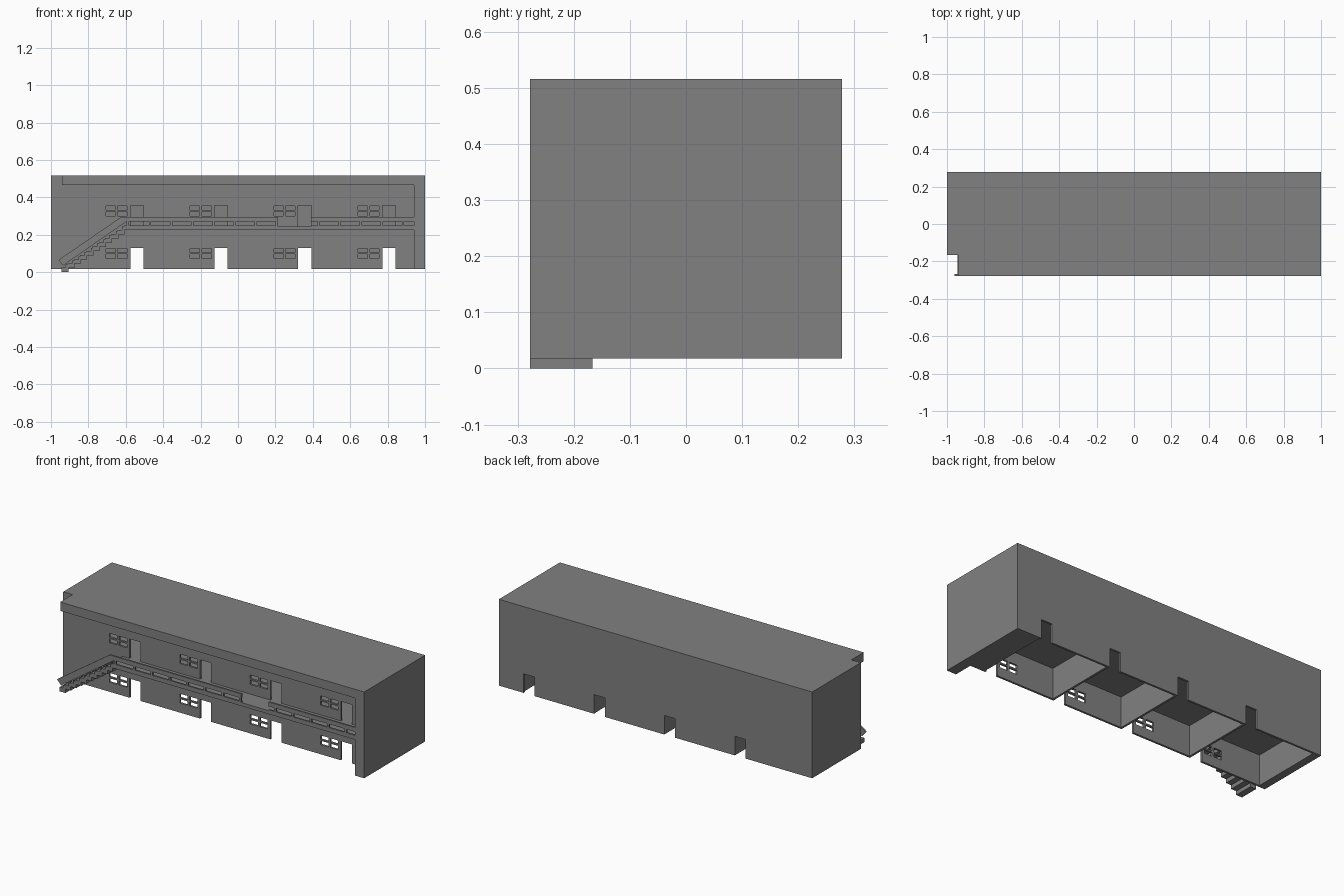
import bpy, bmesh
from mathutils import Matrix

if "Cube" in bpy.data.objects:
    bpy.data.objects.remove(bpy.data.objects["Cube"])

# Dark grey finish shared by every part
grey = bpy.data.materials.new("dark_grey")
grey.diffuse_color = (0.22, 0.22, 0.22, 1)
grey.use_nodes = True
grey.node_tree.nodes["Principled BSDF"].inputs["Base Color"].default_value = grey.diffuse_color


def boxes(name, items):
    """One object from boxes given as (x0, x1, y0, y1, z0, z1)."""
    bm = bmesh.new()
    for x0, x1, y0, y1, z0, z1 in items:
        m = Matrix.Translation(((x0 + x1) / 2, (y0 + y1) / 2, (z0 + z1) / 2))
        m = m @ Matrix.Diagonal((x1 - x0, y1 - y0, z1 - z0, 1))
        bmesh.ops.create_cube(bm, size=1, matrix=m)
    return finish(name, bm)


def extrude_xz(name, pts, y0, y1):
    """Prism from an x-z profile, running from y0 to y1."""
    bm = bmesh.new()
    face = bm.faces.new([bm.verts.new((x, y0, z)) for x, z in pts])
    ext = bmesh.ops.extrude_face_region(bm, geom=[face], use_keep_orig=True)
    verts = [v for v in ext["geom"] if isinstance(v, bmesh.types.BMVert)]
    bmesh.ops.translate(bm, vec=(0, y1 - y0, 0), verts=verts)
    bmesh.ops.recalc_face_normals(bm, faces=bm.faces)
    return finish(name, bm)


def finish(name, bm):
    me = bpy.data.meshes.new(name)
    bm.to_mesh(me)
    bm.free()
    me.materials.append(grey)
    ob = bpy.data.objects.new(name, me)
    bpy.context.collection.objects.link(ob)
    return ob


def cut(ob, cutter):
    mod = ob.modifiers.new("openings", "BOOLEAN")
    mod.operation = "DIFFERENCE"
    mod.solver = "EXACT"
    mod.object = cutter
    cutter.hide_render = True
    cutter.hide_viewport = True


FRONT, BACK, FACADE = -0.278, 0.278, -0.165
BASE, TOP, FLOOR, EAVES = 0.018, 0.516, 0.245, 0.465
UNITS = [-0.576, -0.126, 0.322, 0.772]      # left edge of each unit's door

# Outer walls
facade = boxes("facade_wall", [(-1, 0.95, FACADE, FACADE + 0.012, BASE, 0.47)])
back = boxes("back_wall", [(-1, 1, BACK - 0.012, BACK, BASE, TOP - 0.002)])
boxes("left_wall", [(-1, -0.955, FACADE + 0.001, BACK - 0.001, BASE, 0.47)])
boxes("right_wall", [(0.94, 1, FRONT, BACK, BASE, 0.47),
                     (0.85, 0.94, FACADE + 0.01, BACK - 0.01, BASE, 0.47)])

# Roof with the front overhang
boxes("roof", [(-1, 1, FACADE, BACK, EAVES, TOP), (-0.94, 1, FRONT, FACADE, EAVES, TOP)])

# Inner floor and room partitions
boxes("upper_floor", [(-0.96, 0.86, FACADE + 0.01, BACK - 0.01, 0.195, FLOOR)])
boxes("partitions", [(x - 0.006, x + 0.006, FACADE + 0.01, BACK - 0.01, BASE, 0.47)
                     for x in (-0.5, -0.05, 0.4)])

# Door and window openings
front_holes, back_holes = [], []
for x in UNITS:
    y = (FACADE - 0.05, FACADE + 0.05)
    front_holes.append((x, x + 0.07, *y, BASE - 0.05, 0.128))
    front_holes.append((x, x + 0.07, *y, FLOOR, 0.357))
    back_holes.append((x, x + 0.07, BACK - 0.05, BACK + 0.05, BASE - 0.05, 0.128))
    for z in (0.073, 0.104, 0.301, 0.332):
        for dx in (-0.13, -0.067):
            front_holes.append((x + dx, x + dx + 0.05, *y, z, z + 0.023))
cut(facade, boxes("front_opening_cutter", front_holes))
cut(back, boxes("back_opening_cutter", back_holes))

# Balcony walkway
boxes("walkway", [(-0.62, 0.945, FRONT, FACADE + 0.002, 0.225, FLOOR)])

# Balcony railings: curb, top rail and short posts, with a gap between
R0, R1 = FRONT, FRONT + 0.01
rails = []
for x0, x1 in ((-0.61, 0.215), (0.39, 0.94)):
    rails += [(x0, x1, R0, R1, 0.24, 0.25), (x0, x1, R0, R1, 0.27, 0.295)]
posts = [-0.47 + 0.113 * i for i in range(6)] + [0.43 + 0.113 * i for i in range(5)]
posts += [-0.59, 0.207]
rails += [(x - 0.006, x + 0.006, R0, R1, 0.248, 0.272) for x in posts]
boxes("balcony_railing", rails)

# Staircase
steps = []
for i in range(10):
    x, z = -0.945 + 0.0335 * i, 0.0225 * i
    steps.append((x, x + 0.038, FRONT, FACADE - 0.002, z, z + 0.024))
    steps.append((x + 0.024, x + 0.038, FRONT, FACADE - 0.002, z + 0.01, z + 0.04))
boxes("stair_steps", steps)
extrude_xz("stair_railing", [(-0.96, 0.065), (-0.935, 0.036), (-0.60, 0.268),
                             (-0.60, 0.295), (-0.625, 0.295)], R0, R1)
